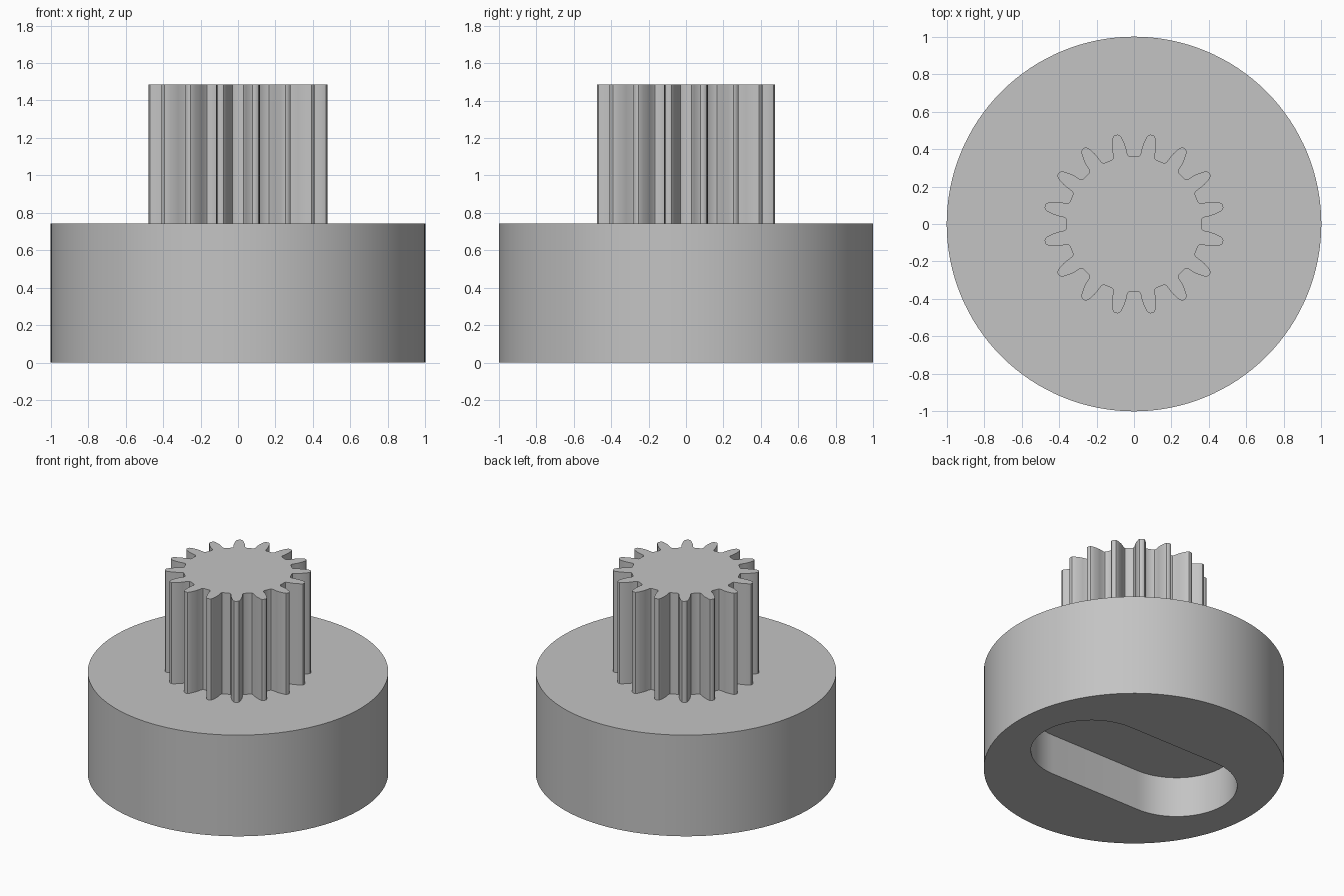
import bpy, bmesh
from math import sin, cos, pi, radians

default = bpy.data.objects.get("Cube")
if default:
    bpy.data.objects.remove(default, do_unlink=True)

BASE_TOP, GEAR_TOP, SLOT_DEPTH = 0.743, 1.486, 0.297
TEETH = 16

grey = bpy.data.materials.new("plain grey")
grey.use_nodes = True
colour = (0.55, 0.55, 0.55, 1)
grey.diffuse_color = colour
grey.node_tree.nodes["Principled BSDF"].inputs["Base Color"].default_value = colour


def prism(name, outline, bottom, top):
    """Extrude a closed counter-clockwise outline straight up."""
    bm = bmesh.new()
    face = bm.faces.new([bm.verts.new((x, y, bottom)) for x, y in outline])
    result = bmesh.ops.extrude_face_region(bm, geom=[face], use_keep_orig=True)
    for v in result["geom"]:
        if isinstance(v, bmesh.types.BMVert):
            v.co.z = top
    bmesh.ops.recalc_face_normals(bm, faces=bm.faces)
    mesh = bpy.data.meshes.new(name)
    bm.to_mesh(mesh)
    bm.free()
    mesh.materials.append(grey)
    obj = bpy.data.objects.new(name, mesh)
    bpy.context.collection.objects.link(obj)
    return obj


def activate(obj):
    bpy.ops.object.select_all(action='DESELECT')
    obj.select_set(True)
    bpy.context.view_layer.objects.active = obj


def arc(cx, radius, start, end, steps):
    angles = [start + (end - start) * i / steps for i in range(steps + 1)]
    return [(cx + radius * cos(a), radius * sin(a)) for a in angles]


# Round base with a rounded slot cut into its underside
base = prism("round_base", arc(0, 1, 0, 2 * pi, 128)[:-1], 0, BASE_TOP)
slot_outline = (arc(0.37, 0.403, -pi / 2, pi / 2, 32)
                + arc(-0.37, 0.403, pi / 2, 3 * pi / 2, 32))
cutter = prism("slot_cutter", slot_outline, -0.2, SLOT_DEPTH)
cutter.hide_render = True
cut = base.modifiers.new("slot", 'BOOLEAN')
cut.operation = 'DIFFERENCE'
cut.solver = 'EXACT'
cut.object = cutter
activate(base)
bpy.ops.object.modifier_apply(modifier=cut.name)
bpy.data.objects.remove(cutter, do_unlink=True)

# Pinion: one tooth flank as (radius, half width), mirrored and repeated
flank = [(0.359, 0.048), (0.363, 0.042), (0.374, 0.038), (0.41, 0.037),
         (0.43, 0.034), (0.45, 0.029), (0.47, 0.023), (0.481, 0.016), (0.485, 0.007)]
tooth = [(r, -w) for r, w in flank] + [(r, w) for r, w in reversed(flank)]
gear_outline = []
for i in range(TEETH):
    a = 2 * pi * (i + 0.5) / TEETH
    gear_outline += [(r * cos(a) - w * sin(a), r * sin(a) + w * cos(a)) for r, w in tooth]
gear = prism("pinion_gear", gear_outline, BASE_TOP - 0.04, GEAR_TOP)

for obj in (base, gear):
    activate(obj)
    bpy.ops.object.shade_smooth_by_angle(angle=radians(30))
